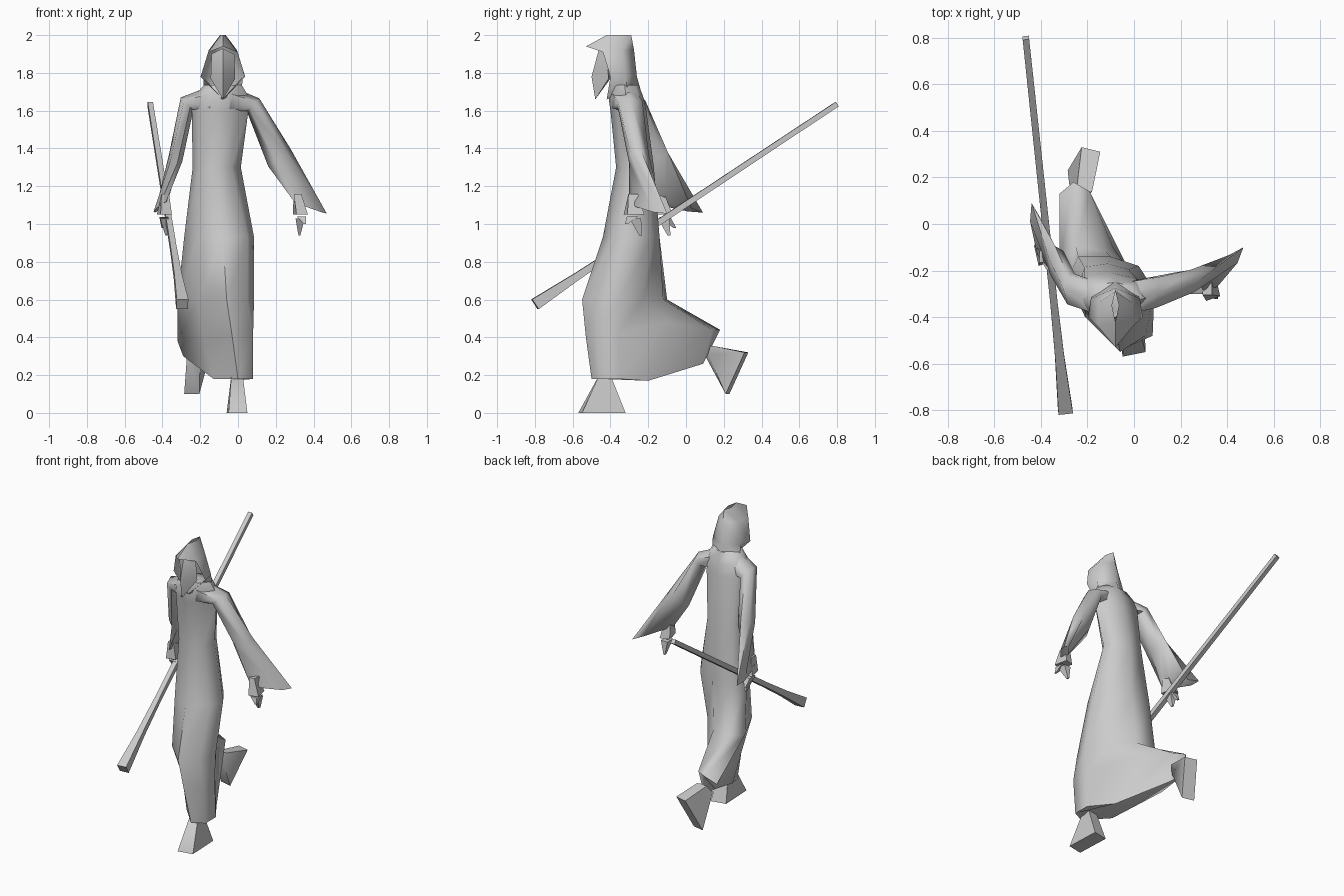
import bpy
import bmesh
import math
from mathutils import Vector

cube = bpy.data.objects.get("Cube")
if cube:
    bpy.data.objects.remove(cube, do_unlink=True)

# One grey for the whole figure
grey = bpy.data.materials.new("plain grey")
grey.use_nodes = True
colour = (0.6, 0.6, 0.6, 1)
grey.diffuse_color = colour
grey.node_tree.nodes["Principled BSDF"].inputs["Base Color"].default_value = colour


def make_object(name, bm, angle):
    """Turn a bmesh into a smooth-shaded grey object."""
    bmesh.ops.recalc_face_normals(bm, faces=bm.faces)
    mesh = bpy.data.meshes.new(name)
    bm.to_mesh(mesh)
    bm.free()
    mesh.materials.append(grey)
    obj = bpy.data.objects.new(name, mesh)
    bpy.context.collection.objects.link(obj)
    bpy.ops.object.select_all(action="DESELECT")
    obj.select_set(True)
    bpy.context.view_layer.objects.active = obj
    bpy.ops.object.shade_smooth_by_angle(angle=math.radians(angle))


def loft(name, rings, angle=65):
    """Skin a list of equal-length point rings and cap both ends."""
    bm = bmesh.new()
    rows = [[bm.verts.new(point) for point in ring] for ring in rings]
    count = len(rows[0])
    for low, high in zip(rows, rows[1:]):
        for i in range(count):
            j = (i + 1) % count
            bm.faces.new((low[i], low[j], high[j], high[i]))
    bm.faces.new(rows[0])
    bm.faces.new(rows[-1])
    make_object(name, bm, angle)


def oval(centre, a, b, sides=6, turn=0.0):
    """Ring of points around a centre, spanned by two half-axes."""
    centre, a, b = Vector(centre), Vector(a), Vector(b)
    angles = [math.tau * i / sides + turn for i in range(sides)]
    return [centre + a * math.cos(t) + b * math.sin(t) for t in angles]


def box_ring(centre, a, b):
    """Four-cornered ring whose corners are centre +- a +- b."""
    root = math.sqrt(2)
    return oval(centre, Vector(a) * root, Vector(b) * root, 4, math.pi / 4)


def flat_ring(z, outline):
    return [(x, y, z) for x, y in outline]


def torso_ring(z, left, right, front, back):
    """Eight-sided ring from the front, turned slightly to its right."""
    x, y = (left + right) / 2, (front + back) / 2
    wide, deep = (right - left) / 2, (back - front) / 2
    spread = [(0, -1), (.6, -.65), (1, 0), (.7, .75),
              (0, 1), (-.8, .85), (-1, 0), (-.7, -.7)]
    return [(x + u * wide, y + v * deep, z) for u, v in spread]


# Robe: slanted lower section, with hem and knee swept over the raised leg
hem = [(0, -.5, .18), (.08, -.46, .18), (.08, -.35, .18), (-.02, -.2, .17),
       (-.2, .09, .26), (-.3, .12, .34), (-.29, -.08, .3), (-.13, -.36, .18)]
knee = [(-.03, -.53, .4), (.08, -.48, .42), (.08, -.36, .42), (-.09, -.1, .48),
        (-.19, .14, .44), (-.26, .18, .44), (-.32, .13, .38), (-.18, -.33, .38)]
thigh = [(-.06, -.55), (.05, -.48), (.085, -.36), (0, -.23),
         (-.12, -.12), (-.25, -.1), (-.32, -.17), (-.21, -.4)]
hip = [(-.08, -.44), (.05, -.38), (.085, -.28), (.02, -.18),
       (-.1, -.14), (-.24, -.14), (-.285, -.24), (-.21, -.37)]
loft("robe", [hem, knee, flat_ring(.6, thigh), flat_ring(.93, hip),
              torso_ring(1.3, -.24, .015, -.37, -.17),
              torso_ring(1.6, -.245, .055, -.4, -.21),
              torso_ring(1.67, -.24, .06, -.41, -.225),
              torso_ring(1.735, -.18, .02, -.4, -.25)])

# Sleeves: sloping shoulder, narrow elbow, flaring to a pointed cuff
loft("left_sleeve", [
    oval((-.04, -.32, 1.65), (.01, 0, .075), (0, .08, 0)),
    oval((.08, -.295, 1.63), (.033, 0, .035), (0, .075, 0)),
    oval((.22, -.25, 1.35), (.06, .01, .045), (-.01, .055, 0)),
    oval((.385, -.2, 1.085), (.085, .1, -.03), (-.02, .02, .01))])
loft("right_sleeve", [
    oval((-.15, -.32, 1.65), (-.01, 0, .075), (0, .08, 0)),
    oval((-.27, -.28, 1.635), (-.033, 0, .035), (0, .075, 0)),
    oval((-.33, -.17, 1.35), (-.035, .02, .02), (.01, .075, .02)),
    oval((-.41, -.05, 1.09), (-.03, .14, -.03), (.025, .01, .01))])


# Hands: a wedge palm with two tapering fingers
def hand(name, wrist, palm, tips):
    palm = Vector(palm)
    loft(name + "_palm", [box_ring(wrist, (.02, 0, 0), (0, .025, 0)),
                          box_ring(palm, (.03, .01, 0), (-.01, .045, 0))], 60)
    for number, tip in enumerate(tips):
        root = palm.lerp(Vector(tip), .2)
        loft(f"{name}_finger_{number + 1}",
             [box_ring(root, (.024, 0, 0), (0, .03, 0)),
              box_ring(tip, (.005, 0, 0), (0, .008, 0))], 60)


hand("left_hand", (.315, -.28, 1.16), (.33, -.275, 1.05),
     [(.325, -.24, .94), (.355, -.315, 1.0)])
hand("right_hand", (-.385, -.14, 1.16), (-.39, -.125, 1.05),
     [(-.38, -.09, .94), (-.4, -.06, .98)])

# Staff: thin square shaft with a flared lower end
top, bottom = Vector((-.465, .8, 1.635)), Vector((-.295, -.8, .575))
axis = (bottom - top).normalized()
side = axis.cross(Vector((0, 0, 1))).normalized()
rise = side.cross(axis)
staff = []
for along, radius in ((0, .014), (.72, .016), (.86, .02), (1, .031)):
    staff.append(box_ring(top.lerp(bottom, along), side * radius, rise * radius))
loft("staff", staff, 45)

# Feet: wedges widening from ankle to sole
loft("front_foot", [
    box_ring((-.005, -.43, .2), (.03, 0, 0), (0, .03, 0)),
    box_ring((-.005, -.445, 0), (.05, .01, 0), (-.005, .115, 0))], 65)
loft("raised_foot", [
    box_ring((-.225, .12, .33), (.035, .01, 0), (.01, .01, .025)),
    box_ring((-.215, .27, .21), (.04, -.01, 0), (.03, .05, .11))], 65)


def mirrored(name, points, faces, centre_x, angle):
    """Half mesh joined to its reflection across the given x."""
    bm = bmesh.new()
    for sign in (1, -1):
        verts = [bm.verts.new((centre_x + sign * x, y, z)) for x, y, z in points]
        for face in faces:
            bm.faces.new([verts[i] for i in face])
    bmesh.ops.remove_doubles(bm, verts=bm.verts, dist=.001)
    make_object(name, bm, angle)


# Hood: rows from back to rim, open at the face, with a peaked brim
hood_points = [(0, -.29, 2), (.015, -.35, 2), (0, -.42, 2),
               (0, -.275, 1.92), (.075, -.34, 1.92), (.075, -.44, 1.91),
               (0, -.26, 1.78), (.105, -.32, 1.78), (.118, -.4, 1.78),
               (0, -.24, 1.71), (.1, -.31, 1.71), (0, -.42, 1.66),
               (0, -.53, 1.94)]
hood_faces = [(r + c, r + c + 1, r + c + 4, r + c + 3)
              for r in (0, 3, 6) for c in (0, 1)]
hood_faces += [(2, 5, 12)]
mirrored("hood", hood_points, hood_faces, -.08, 75)

# Face: ridged kite filling the hood and ending in a beard point
face_points = [(0, -.46, 1.93), (.06, -.42, 1.9), (.065, -.41, 1.77),
               (0, -.48, 1.66), (0, -.5, 1.78), (0, -.4, 1.77)]
mirrored("face", face_points,
         [(0, 1, 4), (1, 2, 4), (2, 3, 4), (2, 5, 3), (0, 5, 1), (1, 5, 2)], -.08, 75)
